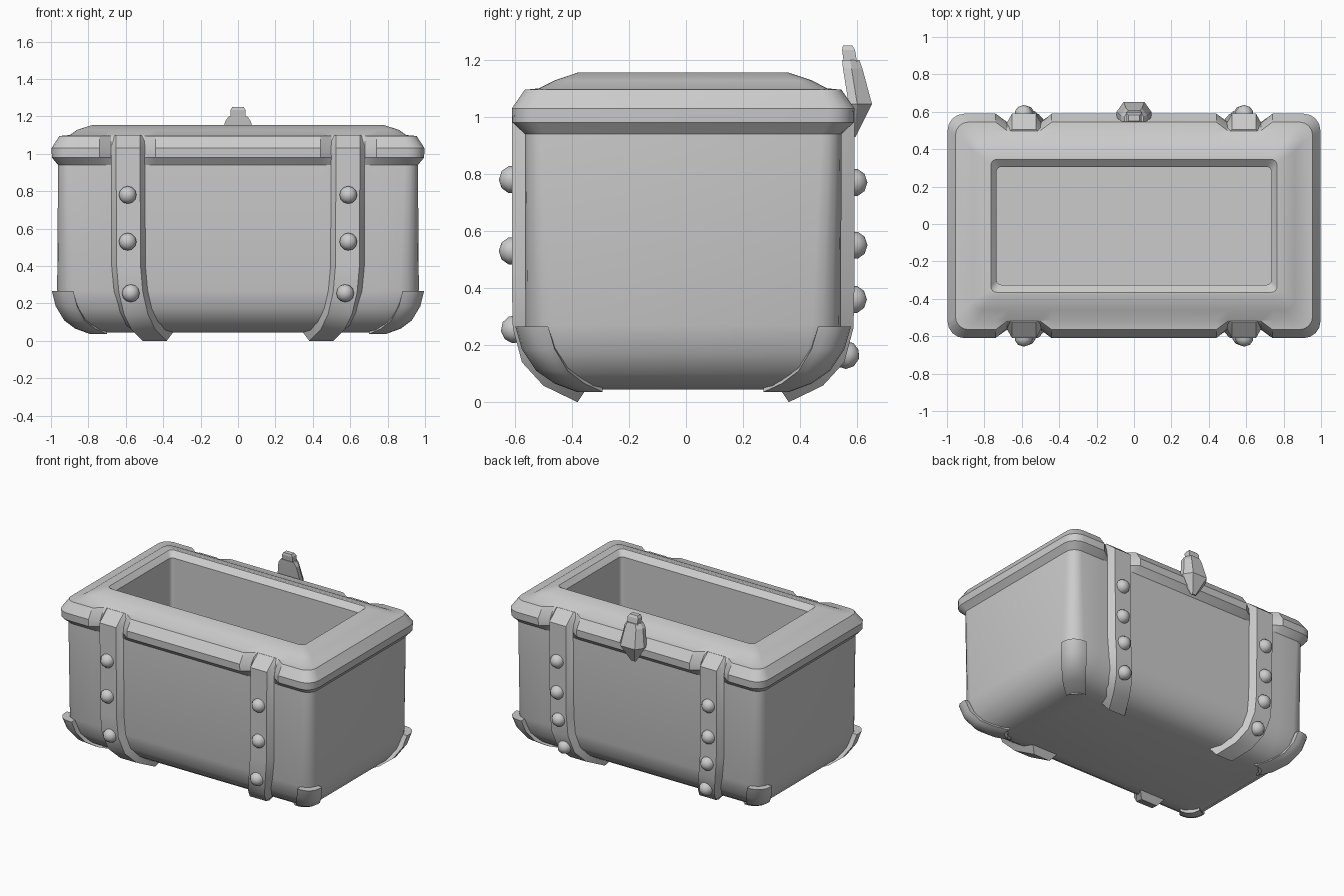
import bpy, bmesh, math
from mathutils import Vector, Matrix

if "Cube" in bpy.data.objects:
    bpy.data.objects.remove(bpy.data.objects["Cube"])

CY = -0.01  # the box sits slightly forward of the back latch
grey = bpy.data.materials.new("plain_grey")
grey.diffuse_color = (0.6, 0.6, 0.6, 1)
grey.use_nodes = True
grey.node_tree.nodes["Principled BSDF"].inputs["Base Color"].default_value = grey.diffuse_color


def finish(bm, name, angle=30):
    bmesh.ops.recalc_face_normals(bm, faces=bm.faces)
    me = bpy.data.meshes.new(name)
    bm.to_mesh(me)
    bm.free()
    me.materials.append(grey)
    ob = bpy.data.objects.new(name, me)
    bpy.context.collection.objects.link(ob)
    bpy.ops.object.select_all(action='DESELECT')
    ob.select_set(True)
    bpy.context.view_layer.objects.active = ob
    bpy.ops.object.shade_smooth_by_angle(angle=math.radians(angle))
    return ob


def loft(rings, name, angle=30):
    """Skin closed rings of equal length and cap both ends."""
    bm = bmesh.new()
    rows = [[bm.verts.new(p) for p in r] for r in rings]
    n = len(rows[0])
    for a, b in zip(rows, rows[1:]):
        for i in range(n):
            j = (i + 1) % n
            bm.faces.new((a[i], a[j], b[j], b[i]))
    bm.faces.new(rows[0])
    bm.faces.new(rows[-1])
    return finish(bm, name, angle)


def box_ring(hx, hy, r, z, notch=None):
    """Rounded rectangle; notch is the half depth where the straps cross."""
    s = min(1, (hx - r - 0.01) / 0.75)
    xs = [-.74, -.68, -.5, -.44, .44, .5, .68, .74]

    def side(sy):
        return [(x * s, sy * (notch if notch and abs(x) in (.5, .68) else hy)) for x in xs]

    def arc(sx, sy, start):
        return [(sx * (hx - r) + r * math.cos(math.radians(start + 22.5 * i)),
                 sy * (hy - r) + r * math.sin(math.radians(start + 22.5 * i))) for i in range(5)]
    pts = (side(-1) + arc(1, -1, -90) + arc(1, 1, 0) + side(1)[::-1]
           + arc(-1, 1, 90) + arc(-1, -1, 180))
    return [(x, y + CY, z) for x, y in pts]


# Box: outside wall, notched rim, domed top, opening and cavity
loft([box_ring(*p) for p in [
    (.75, .34, .07, .045), (.83, .41, .08, .058), (.895, .475, .09, .10),
    (.94, .53, .10, .17), (.967, .553, .10, .27), (.962, .555, .07, .94),
    (.995, .598, .09, .98, .556), (.997, .600, .09, 1.03, .55),
    (.955, .555, .07, 1.095, .51), (.90, .505, .06, 1.10),
    (.86, .45, .05, 1.128), (.775, .37, .03, 1.155), (.765, .355, .03, 1.155),
    (.735, .315, .025, 1.12), (.735, .315, .025, .10)]], "chest_box")

# Straps: trapezoid section along a path (inner y, inner z, outer y, outer z, x)
path = [(.49, 1.09, .515, 1.10, .588), (.54, 1.03, .60, 1.03, .588),
        (.54, .40, .60, .40, .585), (.54, .27, .597, .26, .573),
        (.51, .17, .565, .14, .545), (.45, .09, .49, .058, .505),
        (.34, .045, .37, 0, .445)]
for sy, end in ((-1, "front"), (1, "back")):
    for sx, hand in ((-1, "left"), (1, "right")):
        loft([[(sx * (x - .098), sy * yi + CY, zi), (sx * (x - .064), sy * yo + CY, zo),
               (sx * (x + .064), sy * yo + CY, zo), (sx * (x + .098), sy * yi + CY, zi)]
              for yi, zi, yo, zo, x in path], f"{end}_{hand}_strap", 32)


# Studs: small faceted domes
def stud(name, pos, direction):
    bm = bmesh.new()
    n = 12
    rows = [[bm.verts.new((r * math.cos(i * math.tau / n), r * math.sin(i * math.tau / n), h))
             for i in range(n)] for r, h in ((.047, -.02), (.047, .012), (.03, .036))]
    tip = bm.verts.new((0, 0, .046))
    for i in range(n):
        j = (i + 1) % n
        for a, b in zip(rows, rows[1:]):
            bm.faces.new((a[i], a[j], b[j], b[i]))
        bm.faces.new((rows[2][i], rows[2][j], tip))
    q = Vector(direction).to_track_quat('Z', 'Y').to_matrix().to_4x4()
    bmesh.ops.transform(bm, matrix=Matrix.Translation(pos) @ q, verts=bm.verts)
    finish(bm, name, 60)


for sx in (-1, 1):
    for x, y, z, tilt in ((.59, -.61, .78, 0), (.59, -.61, .53, 0), (.573, -.603, .255, -.12)):
        stud("front_stud", (sx * x, y, z), (0, -1, tilt))
    for x, y, z, tilt in ((.59, .59, .77, 0), (.59, .59, .55, 0), (.58, .588, .36, 0),
                          (.552, .562, .165, -.3)):
        stud("back_stud", (sx * x, y, z), (0, 1, tilt))


# Corner guards: curved plates wrapping the lower corners
def guard_ring(hx, hy, z, arm, t, dz, sx, sy):
    r = arm * .75

    def line(o, up):
        ro = r - o
        mid = [(hx - r + ro * math.sin(a), hy - r + ro * math.cos(a))
               for a in (math.radians(22.5 * i) for i in range(5))]
        pts = [(hx - arm, hy - o)] + mid + [(hx - o, hy - arm)]
        return [(sx * x, sy * y + CY, z + up) for x, y in pts]
    return line(0, 0) + line(t, dz)[::-1]


levels = [(.995, .588, .265, .115, .05, 0), (.975, .565, .185, .115, .05, .01),
          (.93, .515, .11, .11, .045, .02), (.87, .45, .065, .105, .03, .03),
          (.79, .372, .036, .09, .01, .03)]
for sx in (-1, 1):
    for sy in (-1, 1):
        loft([guard_ring(*p, sx, sy) for p in levels], "corner_guard", 35)

# Latch: pointed shield leaning over the back edge, with a tab on top
# (half width, inner y, outer y, z), bevelled on the outer side
loft([[(-w, yi, z), (w, yi, z), (w, ym, z), (w * .6, yo, z), (-w * .6, yo, z), (-w, ym, z)]
      for w, yi, ym, yo, z in ((.02, .583, .588, .594, .93), (.093, .57, .60, .652, 1.045),
                               (.07, .55, .58, .618, 1.17), (.05, .547, .575, .607, 1.20))],
     "latch", 15)
loft([[(-w, yi, z), (w, yi, z), (w, yo, z), (-w, yo, z)]
      for w, yi, yo, z in ((.04, .553, .60, 1.19), (.04, .547, .592, 1.235),
                           (.03, .55, .583, 1.25))], "latch_tab", 15)
